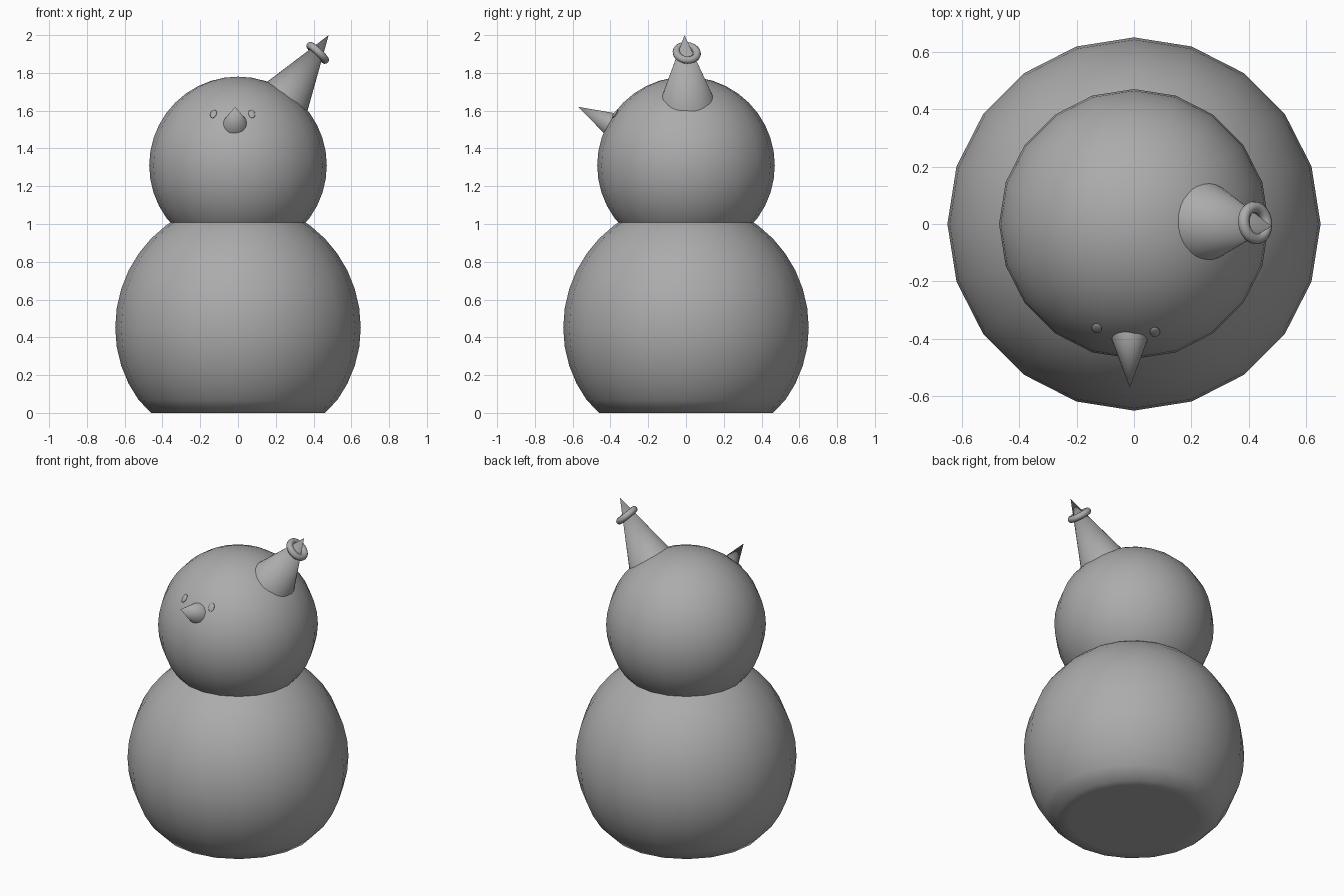
import bpy
import math
from mathutils import Vector

cube = bpy.data.objects.get("Cube")
if cube:
    bpy.data.objects.remove(cube, do_unlink=True)

colour = (0.41, 0.41, 0.41, 1)
grey = bpy.data.materials.new("plain_grey")
grey.use_nodes = True
grey.diffuse_color = colour
grey.node_tree.nodes["Principled BSDF"].inputs["Base Color"].default_value = colour


def finish(name, sharp_angle=180):
    """Name, colour and smooth the object that was just added."""
    obj = bpy.context.object
    obj.name = name
    obj.data.materials.append(grey)
    if sharp_angle < 180:
        bpy.ops.object.shade_smooth_by_angle(angle=math.radians(sharp_angle))
    else:
        bpy.ops.object.shade_smooth()
    return obj


def ball(name, centre, radius, segments=20, rings=20):
    bpy.ops.mesh.primitive_uv_sphere_add(
        segments=segments, ring_count=rings, radius=radius, location=centre)
    return finish(name)


def facing(direction):
    return Vector(direction).to_track_quat('Z', 'Y').to_euler()


def spike(name, tip, direction, length, half_angle):
    """Cone given by its tip and the direction it points in."""
    axis = Vector(direction).normalized()
    bpy.ops.mesh.primitive_cone_add(
        vertices=32, radius1=length * math.tan(math.radians(half_angle)),
        depth=length, location=Vector(tip) - axis * length / 2,
        rotation=facing(axis))
    return finish(name, 40)


# Body: a ball pressed flat against the ground, its upper half slightly taller
body_height = 0.45
body = ball("body", (0, 0, body_height), 0.65)
for v in body.data.vertices:
    v.co.z = v.co.z * 1.03 if v.co.z > 0 else max(v.co.z, -body_height)

# Head
head_centre = Vector((0, 0, 1.31))
ball("head", head_centre, 0.47)

# Eyes: thin oval buttons lying on the head
for name, spot in (("right_eye", (-0.13, -0.363, 1.583)),
                   ("left_eye", (0.073, -0.376, 1.583))):
    eye = ball(name, spot, 0.018, 16, 10)
    eye.rotation_euler = facing(Vector(spot) - head_centre)
    eye.scale = (1, 1.5, 0.4)

# Nose, tipped slightly upwards
spike("nose", (-0.015, -0.57, 1.62), (0, -0.885, 0.465), 0.22, 18)

# Tilted hat with a ring near its point
spike("hat", (0.48, -0.008, 2.0), (0.562, -0.035, 0.827), 0.5, 18.6)
bpy.ops.mesh.primitive_torus_add(
    major_segments=32, minor_segments=12, major_radius=0.055,
    minor_radius=0.02, location=(0.422, 0.004, 1.906),
    rotation=facing((0.69, 0.11, 0.72)))
finish("hat_ring")
